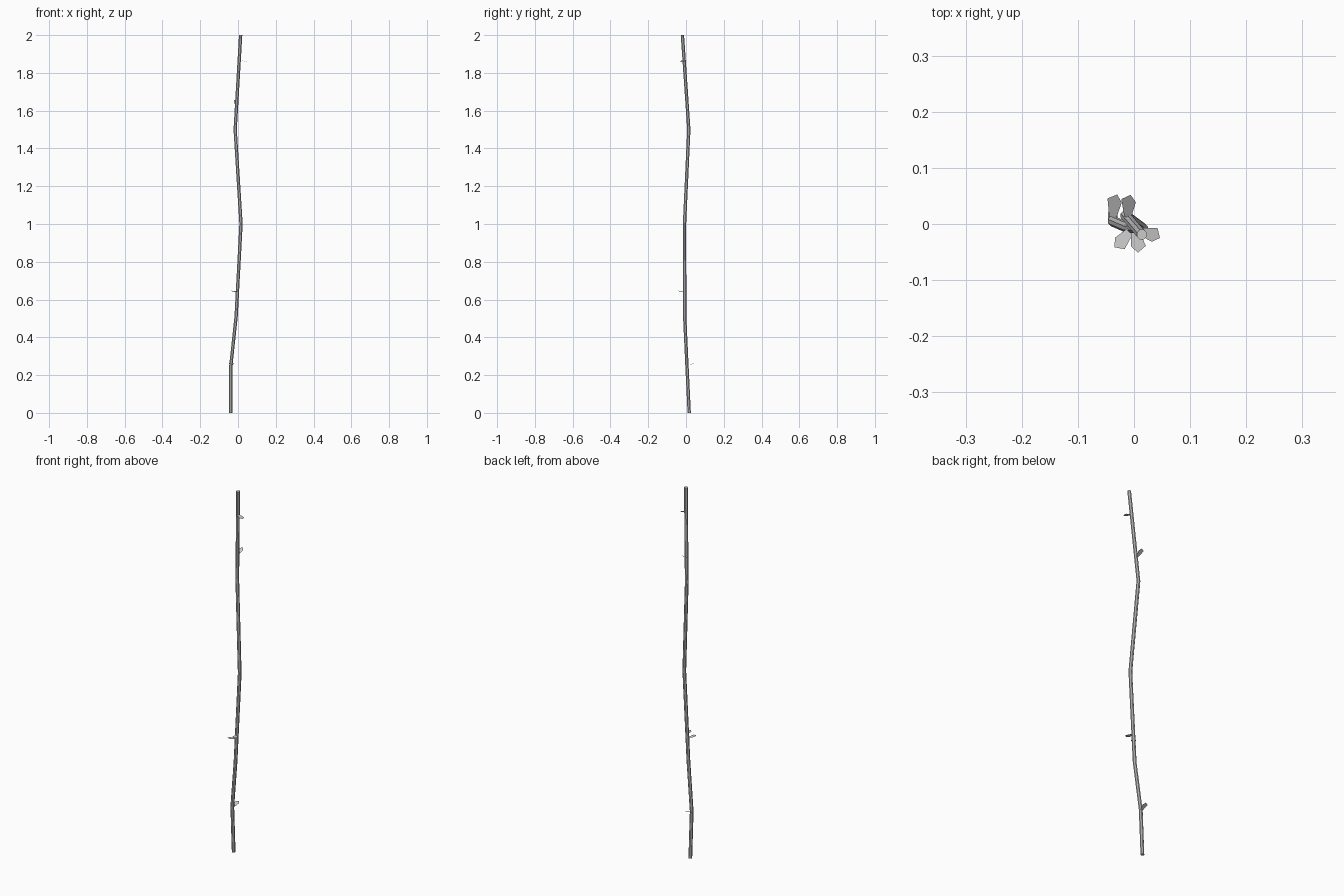
import bpy, bmesh, math
from mathutils import Vector

if "Cube" in bpy.data.objects:
    bpy.data.objects.remove(bpy.data.objects["Cube"])

def make_object(name, bm):
    bmesh.ops.recalc_face_normals(bm, faces=bm.faces)
    mesh = bpy.data.meshes.new(name)
    bm.to_mesh(mesh)
    bm.free()
    obj = bpy.data.objects.new(name, mesh)
    bpy.context.collection.objects.link(obj)
    return obj

# Crooked stem: level rings joined along a bent path
SIDES = 8
RADIUS = 0.0095
path = [(-0.038, 0.017, 0), (-0.038, 0.005, 0.25), (-0.01, -0.007, 0.51),
        (0.016, -0.008, 1.0), (-0.015, 0.015, 1.5), (0.014, -0.019, 2.0)]
bm = bmesh.new()
rings = []
for x, y, z in path:
    ring = []
    for i in range(SIDES):
        a = 2 * math.pi * (i + 0.5) / SIDES
        ring.append(bm.verts.new((x + RADIUS * math.cos(a), y + RADIUS * math.sin(a), z)))
    rings.append(ring)
for low, high in zip(rings, rings[1:]):
    for i in range(SIDES):
        j = (i + 1) % SIDES
        bm.faces.new((low[i], low[j], high[j], high[i]))
bm.faces.new(rings[0])
bm.faces.new(rings[-1])
make_object("stem", bm)

# Flat five-sided leaves: (fraction along, sideways offset)
outline = [(0, -0.006), (0.68, -0.0135), (1, -0.004), (0.8, 0.0125), (0, 0.006)]

def leaf(name, base, tip):
    base, tip = Vector(base), Vector(tip)
    along = tip - base
    side = Vector((-along.y, along.x, 0)).normalized()
    bm = bmesh.new()
    bm.faces.new([bm.verts.new(base + along * t + side * s) for t, s in outline])
    make_object(name, bm)

leaves = [((-0.038, 0.010, 0.248), (-0.034, 0.053, 0.268)),
          ((-0.011, 0.012, 1.634), (-0.010, 0.052, 1.660)),
          ((-0.004, -0.009, 0.639), (-0.032, -0.044, 0.647)),
          ((0.001, -0.009, 0.660), (0.011, -0.050, 0.661)),
          ((0.009, -0.013, 1.868), (0.047, -0.021, 1.858))]
for i, (base, tip) in enumerate(leaves, 1):
    leaf(f"leaf_{i}", base, tip)
